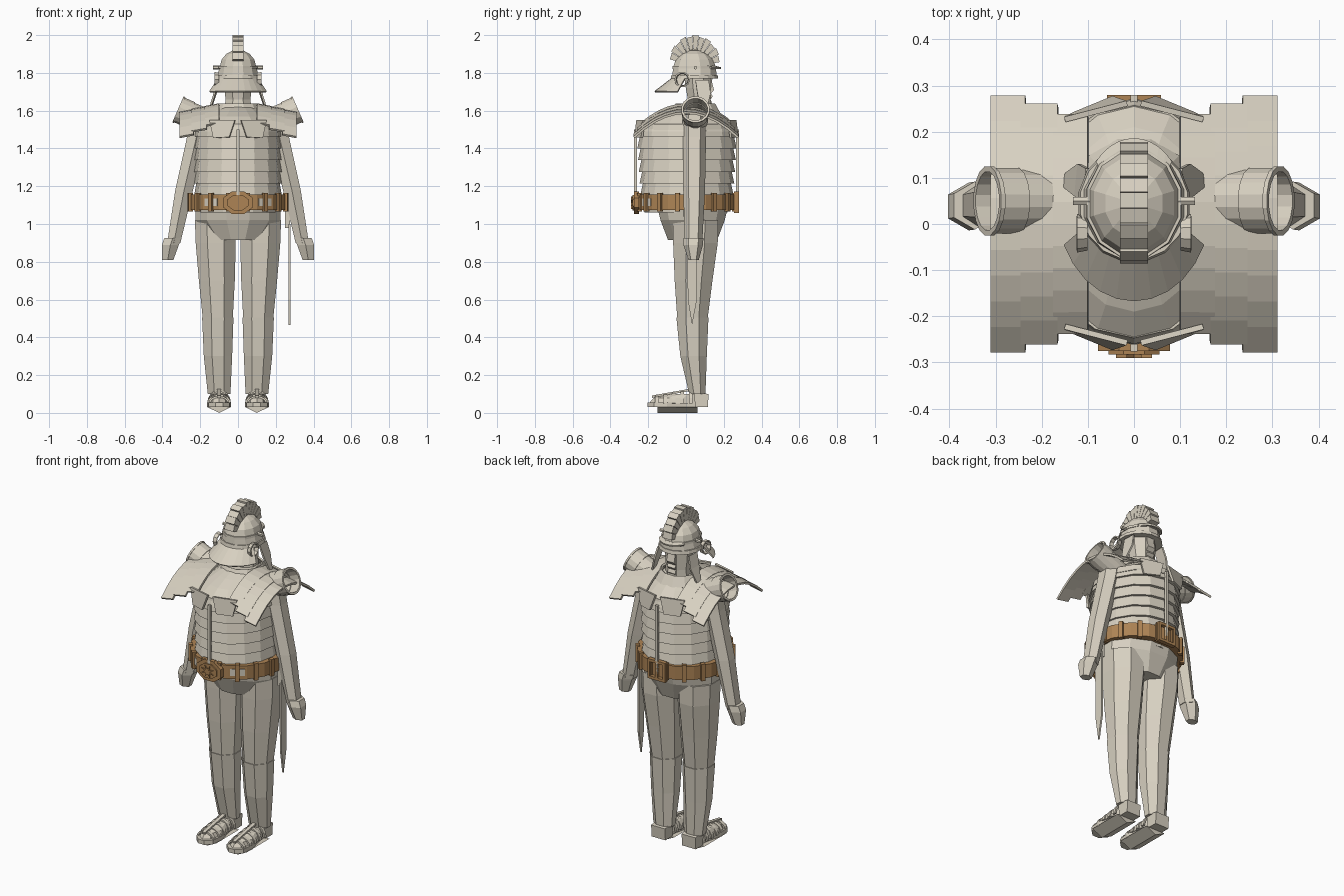
import bpy, bmesh, math
from mathutils import Vector, Matrix

cube = bpy.data.objects.get("Cube")
if cube:
    bpy.data.objects.remove(cube, do_unlink=True)


def material(name, color):
    m = bpy.data.materials.new(name)
    m.use_nodes = True
    m.diffuse_color = color
    m.node_tree.nodes["Principled BSDF"].inputs["Base Color"].default_value = color
    return m


STONE = material("pale stone", (0.68, 0.63, 0.53, 1))
LEATHER = material("brown leather", (0.42, 0.23, 0.09, 1))


def make(name, verts, faces, mat=STONE, thick=0):
    """Mesh object with outward normals and optional shell thickness."""
    bm = bmesh.new()
    vs = [bm.verts.new(v) for v in verts]
    for f in faces:
        bm.faces.new([vs[i] for i in f])
    bmesh.ops.recalc_face_normals(bm, faces=bm.faces)
    me = bpy.data.meshes.new(name)
    bm.to_mesh(me)
    bm.free()
    me.materials.append(mat)
    ob = bpy.data.objects.new(name, me)
    bpy.context.collection.objects.link(ob)
    if thick:
        mod = ob.modifiers.new("shell", "SOLIDIFY")
        mod.thickness = thick
        mod.offset = 0
    return ob


def loft(name, rings, n=8, half=True, mat=STONE, caps=True, thick=0):
    """Skin over level elliptical rings: (centre x, centre y, z, radius x, radius y)."""
    k = 1 / math.cos(math.pi / n) if half else 1
    angles = [2 * math.pi * (i + 0.5 * half) / n for i in range(n)]
    verts = [(x + rx * k * math.cos(a), y + ry * k * math.sin(a), z)
             for x, y, z, rx, ry in rings for a in angles]
    faces = [(r * n + i, r * n + (i + 1) % n, (r + 1) * n + (i + 1) % n, (r + 1) * n + i)
             for r in range(len(rings) - 1) for i in range(n)]
    if caps:
        faces += [tuple(range(n)), tuple(range(len(verts) - n, len(verts)))]
    return make(name, verts, faces, mat, thick)


def prism(name, points, lo, hi, axis="x", mat=STONE):
    """Flat outline extruded along x (outline in y, z), y (x, z) or z (x, y)."""
    place = {"x": lambda a, b, t: (t, a, b), "y": lambda a, b, t: (a, t, b),
             "z": lambda a, b, t: (a, b, t)}[axis]
    n = len(points)
    verts = [place(a, b, t) for t in (lo, hi) for a, b in points]
    faces = [(i, (i + 1) % n, n + (i + 1) % n, n + i) for i in range(n)]
    return make(name, verts, faces + [tuple(range(n)), tuple(range(n, 2 * n))], mat)


def strip(name, edge_a, edge_b, thick=0.012, mat=STONE):
    """Bent plate between two matching edges."""
    n = len(edge_a)
    return make(name, edge_a + edge_b,
                [(i, i + 1, n + i + 1, n + i) for i in range(n - 1)], mat, thick)


def ngon(n, rx, ry, cx=0, cy=0):
    return [(cx + rx * math.cos(2 * math.pi * (i + .5) / n),
             cy + ry * math.sin(2 * math.pi * (i + .5) / n)) for i in range(n)]


# Torso: core, overlapping hoops, sloping upper chest
loft("torso_core", [(0, 0, 1.06, .21, .22), (0, 0, 1.5, .22, .24)], 16, False)
for i in range(7):
    z = 1.09 + i * .062
    grow = .004 * i
    loft(f"cuirass_hoop_{i + 1}", [(0, .005, z, .232, .243 + grow),
                                   (0, .005, z + .068, .22, .228 + grow)], 16, False)
loft("chest_top", [(0, .005, 1.49, .23, .265), (0, .005, 1.53, .205, .25),
                   (0, .01, 1.57, .16, .20), (0, .02, 1.6, .12, .14),
                   (0, .04, 1.625, .085, .09)], 16, False)
loft("neck_collar", [(0, .05, 1.58, .13, .13), (0, .05, 1.635, .1, .1)], 12, thick=.01, caps=False)
for face, y in (("front", -.268), ("back", .272)):
    prism(face + "_clasp_bar", [(-.008, 1.1), (.008, 1.1), (.008, 1.5), (-.008, 1.5)],
          y - .008, y + .008, "y")
    for side, s in (("left", 1), ("right", -1)):
        tilt = .035 if y < 0 else -.035
        strip(f"{side}_{face}_breast_plate",
              [(s * .015, y + tilt * .3, 1.55), (s * .045, y, 1.46)],
              [(s * .15, y + tilt * 1.3, 1.55), (s * .13, y + tilt, 1.455)])

# Pelvis
loft("pelvis", [(0, .035, 1.1, .225, .19), (0, .035, 1.02, .225, .17),
                (0, .035, .915, .14, .13)], 12)

# Belt with mounts and keepers
R = .262
loft("belt", [(0, .005, 1.075, R, R), (0, .005, 1.155, R, R)], 16, False, LEATHER)


def belt_mount(name, angle, w, h, d, mat=LEATHER):
    a = math.radians(angle)
    ob = prism(name, [(-w / 2, -h / 2), (w / 2, -h / 2), (w / 2, h / 2), (-w / 2, h / 2)],
               -d, d, "y", mat)
    r = R * math.cos(math.pi / 16)
    ob.data.transform(Matrix.Translation((r * math.cos(a), .005 + r * math.sin(a), 1.115))
                      @ Matrix.Rotation(a + math.pi / 2, 4, "Z"))


for i in range(16):
    angle = 11.25 + 22.5 * i
    belt_mount(f"belt_keeper_{i + 1}", angle, .024, .1, .012)
    if i in (10, 13):
        for k in (-1, 1):
            belt_mount(f"belt_inlay_{i}_{k}", angle + 6 * k, .026, .04, .004, STONE)
prism("buckle_plate", ngon(8, .085, .065, 0, 1.113), -.275, -.25, "y", LEATHER)
prism("buckle_boss", ngon(8, .06, .045, 0, 1.113), -.283, -.27, "y", LEATHER)
star = [((.042 if i % 2 else .015) * math.cos(i * math.pi / 8),
         1.113 + (.036 if i % 2 else .014) * math.sin(i * math.pi / 8)) for i in range(16)]
prism("buckle_star", star, -.29, -.28, "y", LEATHER)
for x in (-.05, 0, .05):
    prism("back_buckle_bar", [(x - .008, 1.06), (x + .008, 1.06), (x + .008, 1.17),
                              (x - .008, 1.17)], .255, .28, "y", LEATHER)
for z in (1.065, 1.165):
    prism("back_buckle_rail", [(-.058, z - .008), (.058, z - .008), (.058, z + .008),
                               (-.058, z + .008)], .255, .28, "y", LEATHER)

# Limbs, shoulder armour and sandals on both sides
for side, s in (("left", 1), ("right", -1)):
    loft(side + "_thigh", [(s * .12, .05, 1.02, .108, .12), (s * .118, .05, .9, .106, .118),
                           (s * .112, .04, .7, .095, .1), (s * .107, .034, .495, .079, .08)])
    loft(side + "_shin", [(s * .107, .034, .505, .083, .085), (s * .106, .04, .3, .075, .07),
                          (s * .1, .06, .1, .06, .043)])
    loft(side + "_arm", [(s * .2, .045, 1.58, .05, .055), (s * .22, .045, 1.46, .05, .053),
                         (s * .285, .043, 1.18, .047, .05), (s * .34, .04, .9, .035, .04)], 6)
    loft(side + "_hand", [(s * .345, .04, .925, .045, .045), (s * .358, .038, .89, .045, .045),
                          (s * .372, .04, .81, .03, .024)], 6)

    # Three long curved shoulder strips, stepping down outward
    for name, x0, x1, reach, top, end in (("inner", .1, .175, .235, 1.625, 1.525),
                                          ("middle", .165, .245, .257, 1.61, 1.495),
                                          ("outer", .235, .31, .275, 1.595, 1.465)):
        ts = [i / 5 - 1 for i in range(11)]
        edges = [[(s * x, reach * t, top + lift + (end - top) * t * t) for t in ts]
                 for x, lift in ((x0, .008), (x1, -.006))]
        strip(f"{side}_{name}_shoulder_strip", *edges)

    # Open rolled sleeve rising outward, with raised rims
    axis = Matrix.Translation((s * .13, .05, 1.525)) @ Matrix.Rotation(s * 1.16, 4, "Y")
    for k, (a, b, r) in enumerate(((0, .08, .058), (.07, .145, .063), (.135, .205, .067))):
        tube = loft(f"{side}_sleeve_{k + 1}", [(0, 0, a, r, r), (0, 0, b, r, r)], 16,
                    caps=False, thick=.008)
        tube.data.transform(axis)
        rim = loft(f"{side}_sleeve_rim_{k + 1}", [(0, 0, b - .01, r + .004, r + .004),
                                                  (0, 0, b, r + .004, r + .004)], 16,
                   caps=False, thick=.008)
        rim.data.transform(axis)

    # Sandal
    c = s * .1
    outline = [(c - .03, .09), (c - .04, 0), (c - .064, -.1), (c - .055, -.17), (c - .02, -.203),
               (c + .02, -.203), (c + .055, -.17), (c + .064, -.1), (c + .04, 0), (c + .03, .09)]
    prism(side + "_sole", outline, .03, .055, "z")
    prism(side + "_tread", [(c - .065, .032), (c, 0), (c + .065, .032)], -.15, .06, "y")
    prism(side + "_heel", [(.05, .03), (.115, .03), (.12, .1), (.04, .11)], c - .045, c + .045)
    loft(side + "_foot", [(c, -.06, .05, .056, .13), (c, -.05, .08, .05, .115),
                          (c, -.01, .1, .038, .075)], 10)
    for k in range(5):
        y, h, w = -.165 + .045 * k, .036 + .008 * k, .058 if k else .05
        arc = [(c + w * math.cos(t * math.pi / 8), .05 + h * math.sin(t * math.pi / 8))
               for t in range(9)]
        strip(f"{side}_sandal_strap_{k + 1}", [(x, y, z) for x, z in arc],
              [(x, y + .02, z) for x, z in arc], .01)
    strip(side + "_sandal_lace", [(c - .01, -.18, .086), (c - .01, .04, .125)],
          [(c + .01, -.18, .086), (c + .01, .04, .125)], .012)

    # Cheek guard, ear ring and side peg on the helmet
    strip(side + "_cheek_guard", [(s * .105, .05, 1.76), (s * .125, .06, 1.69), (s * .15, .08, 1.61)],
          [(s * .1, .12, 1.76), (s * .118, .13, 1.69), (s * .145, .11, 1.61)], .01)
    ear = loft(side + "_ear_guard", [(0, 0, -.01, .032, .032), (0, 0, .012, .036, .036)], 10,
               caps=False, thick=.008)
    ear.data.transform(Matrix.Translation((s * .112, -.02, 1.765))
                       @ Matrix.Rotation(s * math.pi / 2, 4, "Y"))
    prism(side + "_helmet_peg", ngon(6, .01, .01, .05, 1.828), s * .09, s * .132)

# Head with profile ridge
loft("head", [(0, .065, 1.56, .075, .068), (0, .07, 1.66, .066, .06),
              (0, .065, 1.72, .072, .066), (0, .06, 1.82, .075, .075)], 8)
prism("face_ridge", [(.08, 1.6), (.115, 1.62), (.138, 1.64), (.13, 1.66), (.142, 1.675),
                     (.132, 1.69), (.148, 1.71), (.138, 1.75), (.14, 1.78), (.08, 1.78)], -.025, .025)

# Helmet bowl, brow and flared guard
Y = .045
loft("helmet_bowl", [(0, Y, 1.775, .112, .118), (0, Y, 1.83, .097, .113), (0, Y, 1.87, .087, .1),
                     (0, Y, 1.9, .062, .072), (0, Y, 1.918, .03, .035)], 12)
loft("helmet_rim", [(0, Y, 1.77, .12, .126), (0, Y, 1.79, .116, .122)], 16)
loft("helmet_band", [(0, Y, 1.822, .103, .118), (0, Y, 1.836, .102, .117)], 12)
fan = [math.radians(205 + 13 * i) for i in range(11)]
strip("helmet_neck_guard",
      [(.112 * math.cos(a), Y + .112 * math.sin(a), 1.775) for a in fan],
      [(.165 * math.cos(a), Y + .21 * math.sin(a), 1.70) for a in fan], .008)
brow = [math.radians(40 + 10 * i) for i in range(11)]
strip("helmet_brow", [(.095 * math.cos(a), Y + .1 * math.sin(a), 1.835) for a in brow],
      [(.105 * math.cos(a), Y + .14 * math.sin(a), 1.825) for a in brow], .01)

# Crest of radial blocks
for i in range(11):
    a0, a1 = (math.radians(8 + 14.5 * i + d) for d in (0, 13.5))
    outer = .165 if i % 2 else .158
    prism(f"crest_block_{i + 1}",
          [(Y + r * .85 * math.cos(a), 1.835 + r * math.sin(a))
           for r, a in ((.088, a0), (outer, a0), (outer, a1), (.088, a1))], -.03, .03)
prism("crest_holder", [(Y - .09, 1.85), (Y + .09, 1.85), (Y + .05, 1.93), (Y - .05, 1.93)], -.012, .012)

# Sword hanging at the left hip
prism("sword_blade", [(.005, 1.0), (.06, 1.0), (.058, .6), (.032, .465), (.01, .6)], .268, .278)
prism("sword_hanger", [(.015, .98), (.05, .98), (.05, 1.1), (.015, 1.1)], .25, .275)
